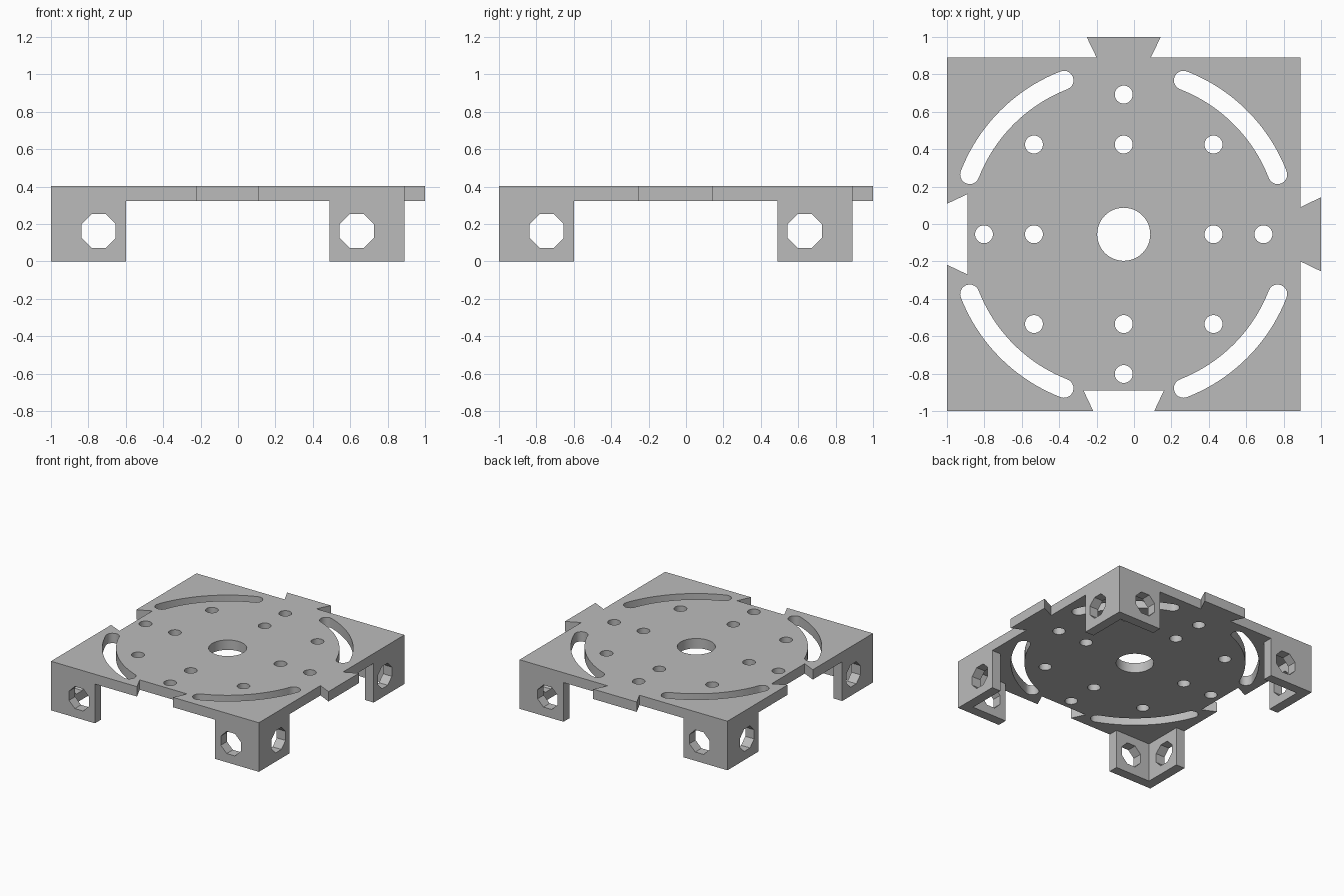
import bpy
import bmesh
from math import sin, cos, pi, radians, atan2
from mathutils import Matrix, Vector

if "Cube" in bpy.data.objects:
    bpy.data.objects.remove(bpy.data.objects["Cube"])

HALF = 0.945      # half width of the square plate
TOP = 0.403       # overall height
UNDER = 0.322     # underside of the plate
TAB = 0.11        # dovetail depth
WALL = 0.08       # leg wall thickness
GAP = 0.545       # half the opening between two legs
RING = 0.883      # radius of the curved slots
SHIFT = Vector((-0.055, -0.055, 0))


def circle(x, y, r, n=32, turn=0.0):
    return [(x + r * cos(turn + 2 * pi * i / n), y + r * sin(turn + 2 * pi * i / n))
            for i in range(n)]


def arc(cx, cy, r, a0, a1, n):
    steps = [a0 + (a1 - a0) * i / n for i in range(n + 1)]
    return [(cx + r * cos(a), cy + r * sin(a)) for a in steps]


def slot(middle, spread, w):
    """Curved slot outline with rounded ends."""
    a0, a1 = middle - spread, middle + spread
    end = (RING * cos(a1), RING * sin(a1))
    start = (RING * cos(a0), RING * sin(a0))
    return (arc(0, 0, RING + w, a0, a1, 20)
            + arc(*end, w, a1, a1 + pi, 10)[1:-1]
            + arc(0, 0, RING - w, a1, a0, 20)
            + arc(*start, w, a0 + pi, a0 + 2 * pi, 10)[1:-1])


def prisms(name, outlines, z0, z1, matrix=Matrix()):
    """One mesh object made of upright prisms, one per outline."""
    bm = bmesh.new()
    for points in outlines:
        face = bm.faces.new([bm.verts.new((x, y, z0)) for x, y in points])
        made = bmesh.ops.extrude_face_region(bm, geom=[face])["geom"]
        verts = [v for v in made if isinstance(v, bmesh.types.BMVert)]
        bmesh.ops.translate(bm, verts=verts, vec=(0, 0, z1 - z0))
    bmesh.ops.transform(bm, matrix=matrix, verts=bm.verts)
    bmesh.ops.recalc_face_normals(bm, faces=bm.faces)
    mesh = bpy.data.meshes.new(name)
    bm.to_mesh(mesh)
    bm.free()
    obj = bpy.data.objects.new(name, mesh)
    bpy.context.collection.objects.link(obj)
    return obj


def cut(target, cutter):
    cutter.hide_render = True
    mod = target.modifiers.new("cut", "BOOLEAN")
    mod.operation = "DIFFERENCE"
    mod.solver = "EXACT"
    mod.object = cutter
    bpy.context.view_layer.objects.active = target
    bpy.ops.object.modifier_apply(modifier=mod.name)
    bpy.data.objects.remove(cutter)


# Plate outline: dovetail tabs on the left and back, sockets on the right and front
tab = [(HALF, -0.145), (HALF + TAB, -0.198), (HALF + TAB, 0.198), (HALF, 0.145)]
socket = [(-HALF, 0.163), (-HALF + TAB, 0.215), (-HALF + TAB, -0.215), (-HALF, -0.163)]
outline = ([(HALF, -HALF)] + tab + [(HALF, HALF)] + [(-y, x) for x, y in tab]
           + [(-HALF, HALF)] + socket + [(-HALF, -HALF)] + [(-y, x) for x, y in socket])
body = prisms("bracket_plate", [outline], 0, TOP)

# Hollow underside, leaving an angled leg at each corner
inner, far = HALF - WALL, 1.3
hollow = []
for turn in range(4):
    for x, y in [(far, -GAP), (far, GAP), (inner, GAP), (inner, inner), (GAP, inner)]:
        for _ in range(turn):
            x, y = -y, x
        hollow.append((x, y))
cut(body, prisms("hollow_cutter", [hollow], -0.2, UNDER))

# Centre bore, screw holes and curved slots
holes = [circle(0, 0, 0.142, 48)]
for x in (-0.48, 0, 0.48):
    for y in (-0.48, 0, 0.48):
        if x or y:
            holes.append(circle(x, y, 0.048))
for k in range(4):
    a = k * pi / 2
    holes.append(circle(0.747 * cos(a), 0.747 * sin(a), 0.048))
    holes.append(slot(a + pi / 4, radians(23.8), 0.051))
cut(body, prisms("hole_cutter", holes, 0.28, TOP + 0.2))

# Octagonal holes through the legs, bored along both directions
octagons = [circle(s * 0.69, 0.163, 0.0985, 8, pi / 8) for s in (-1, 1)]
along_y = Matrix.Rotation(pi / 2, 4, "X")
for turn in (0, pi / 2):
    cut(body, prisms("octagon_cutter", octagons, -far, far,
                     Matrix.Rotation(turn, 4, "Z") @ along_y))

body.data.transform(Matrix.Translation(SHIFT))

# Plain grey finish
grey = bpy.data.materials.new("plain_grey")
grey.use_nodes = True
colour = (0.5, 0.5, 0.5, 1)
grey.diffuse_color = colour
grey.node_tree.nodes["Principled BSDF"].inputs["Base Color"].default_value = colour
body.data.materials.clear()
body.data.materials.append(grey)

bpy.ops.object.select_all(action="DESELECT")
body.select_set(True)
bpy.context.view_layer.objects.active = body
bpy.ops.object.shade_smooth_by_angle(angle=radians(30))
